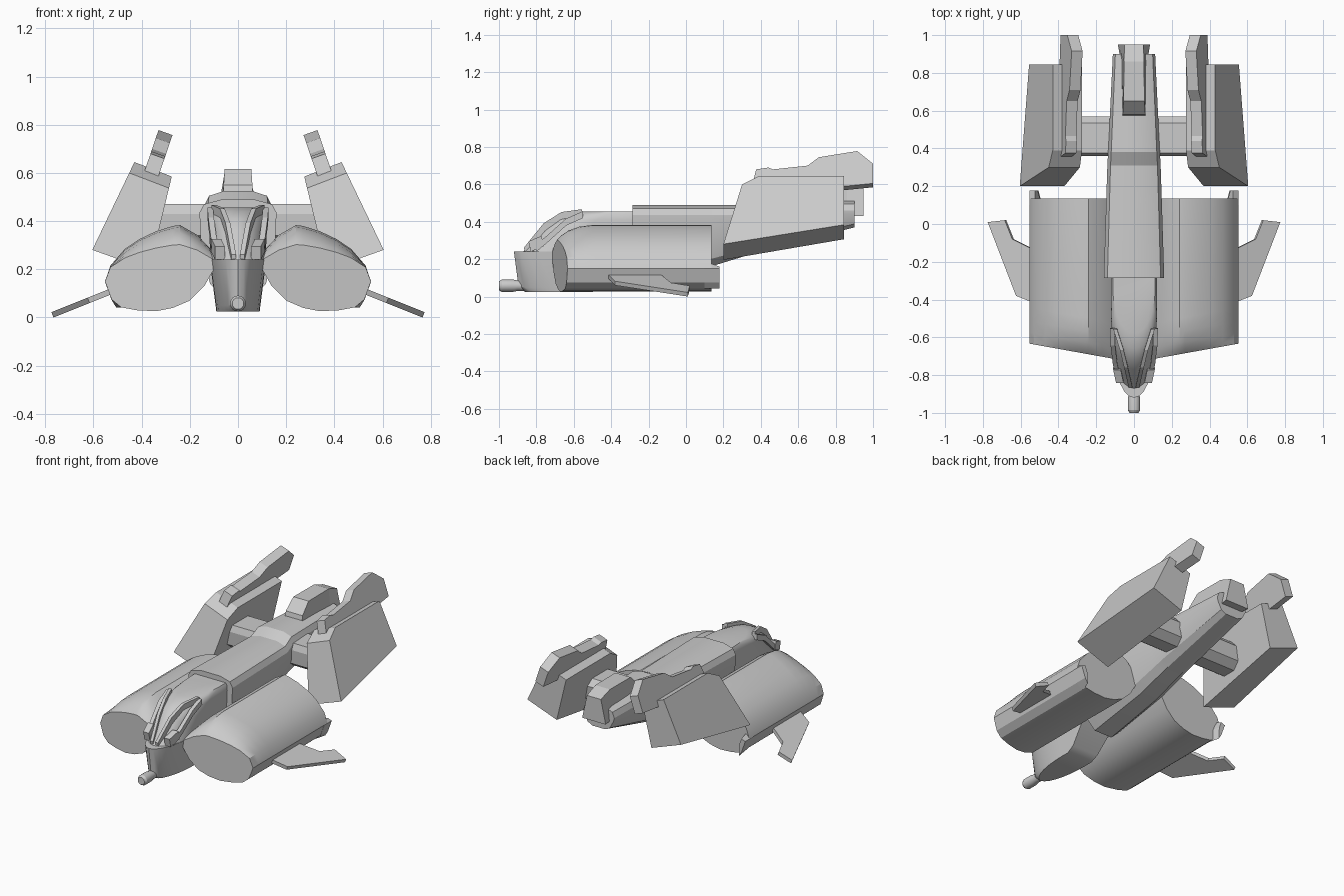
import bpy, bmesh
from math import sin, cos, pi


def loft(name, rings, mirror=False, smooth=None):
    """Skin a list of equal-length point rings and cap both ends."""
    bm = bmesh.new()
    vs = [[bm.verts.new(p) for p in r] for r in rings]
    n = len(vs[0])
    for a, b in zip(vs, vs[1:]):
        for i in range(n):
            j = (i + 1) % n
            bm.faces.new((a[i], a[j], b[j], b[i]))
    bm.faces.new(vs[0])
    bm.faces.new(vs[-1])
    bmesh.ops.recalc_face_normals(bm, faces=bm.faces)
    me = bpy.data.meshes.new(name)
    bm.to_mesh(me)
    bm.free()
    ob = bpy.data.objects.new(name, me)
    bpy.context.collection.objects.link(ob)
    if smooth:
        bpy.ops.object.select_all(action='DESELECT')
        ob.select_set(True)
        bpy.context.view_layer.objects.active = ob
        bpy.ops.object.shade_smooth_by_angle(angle=smooth)
    if mirror:
        ob.modifiers.new("Mirror", 'MIRROR').use_mirror_merge = False
    return ob


def u_ring(z, front, w, back, length):
    """Rounded-nose plan outline at height z."""
    pts = [(w * cos(pi * i / 14), front + length * (1 - sin(pi * i / 14)), z)
           for i in range(15)]
    return pts + [(-w, back, z), (w, back, z)]


# Nose hull and canopy
loft("nose_hull", [u_ring(0.025, -0.86, 0.09, -0.50, 0.30),
                   u_ring(0.05, -0.895, 0.093, -0.45, 0.32),
                   u_ring(0.24, -0.92, 0.118, -0.28, 0.34)], smooth=0.5)
canopy = [(0.24, -0.87, 0.114), (0.30, -0.815, 0.117), (0.36, -0.77, 0.12),
          (0.41, -0.72, 0.122), (0.44, -0.66, 0.12), (0.456, -0.58, 0.112)]
loft("canopy", [u_ring(z, f, w, -0.27, 0.24) for z, f, w in canopy], smooth=0.5)

# Raised canopy frame ribs
def rib(name, path, hw, h):
    loft(name, [[(x - hw, y, z - 0.03), (x + hw, y, z - 0.03),
                 (x + hw, y - h / 2, z + h), (x - hw, y - h / 2, z + h)]
                for x, y, z in path], mirror=True)

rib("canopy_rib", [(0.018, -0.86, 0.25), (0.027, -0.82, 0.30), (0.042, -0.755, 0.38),
                   (0.065, -0.66, 0.44), (0.10, -0.55, 0.455)], 0.01, 0.012)
rib("canopy_side_rail", [(0.085, -0.80, 0.27), (0.10, -0.74, 0.32),
                         (0.112, -0.64, 0.41), (0.115, -0.55, 0.45)], 0.012, 0.006)
rib("canopy_block", [(0.075, -0.83, 0.27), (0.09, -0.76, 0.30)], 0.02, 0.025)

# Nose gun
gun = [(-1.0, 0.024), (-0.985, 0.033), (-0.925, 0.033), (-0.90, 0.028), (-0.80, 0.028)]
loft("nose_gun", [[(r * cos(pi * i / 8), y, 0.058 + r * sin(pi * i / 8)) for i in range(16)]
                  for y, r in gun], smooth=0.5)

# Main body and tail boom
def body_ring(y, w, top, bottom):
    mid = bottom + (top - bottom) * 0.45
    half = [(0.45, top - 0.006), (0.88, top - 0.025), (1.0, top - 0.06), (0.95, mid),
            (0.72, bottom + (top - bottom) * 0.12), (0.40, bottom)]
    return [(w * f, y, z) for f, z in half] + [(-w * f, y, z) for f, z in half[::-1]]

loft("body_boom", [body_ring(-0.285, 0.16, 0.495, 0.09), body_ring(0.13, 0.147, 0.495, 0.16),
                   body_ring(0.31, 0.141, 0.495, 0.215), body_ring(0.38, 0.137, 0.53, 0.235),
                   body_ring(0.90, 0.112, 0.52, 0.37)], smooth=0.4)

# Dorsal housing
dorsal = [(0.57, 0.50, 0.068, 0.062), (0.58, 0.55, 0.068, 0.06), (0.65, 0.617, 0.066, 0.055),
          (0.86, 0.617, 0.07, 0.053), (0.95, 0.585, 0.085, 0.05)]
loft("dorsal_housing", [[(-wb, y, 0.43), (wb, y, 0.43), (wt, y, z), (-wt, y, z)]
                        for y, z, wb, wt in dorsal])

# Large side pods, raked front face with rounded leading edge
pod = [(0.10, 0.27), (0.17, 0.343), (0.24, 0.383), (0.27, 0.38), (0.34, 0.358), (0.41, 0.325),
       (0.47, 0.284), (0.53, 0.215), (0.552, 0.15), (0.525, 0.075), (0.485, 0.042),
       (0.42, 0.03), (0.34, 0.026), (0.27, 0.04), (0.20, 0.07), (0.14, 0.13), (0.10, 0.20)]
rings = []
for dy, s in [(0, 0.56), (0.02, 0.68), (0.06, 0.83), (0.12, 0.95), (0.19, 1.0)]:
    rings.append([(x, -0.715 + (x - 0.10) * 0.18 + dy, z if z < 0.2 else 0.2 + (z - 0.2) * s)
                  for x, z in pod])
rings.append([(x, 0.135, z) for x, z in pod])
loft("side_pod", rings, mirror=True, smooth=0.5)

# Rear lip at the outer edge of each side pod
lip = [(0.525, 0.19), (0.553, 0.15), (0.526, 0.075), (0.486, 0.042), (0.49, 0.12)]
loft("side_pod_lip", [[(x, 0.10, z) for x, z in lip],
                      [(x + (0.02 if x < 0.5 else 0), 0.178, min(z, 0.16)) for x, z in lip]],
     mirror=True)

# Drooping side fins
fin = [(0.52, -0.42), (0.62, -0.38), (0.77, 0.01), (0.68, 0.02), (0.64, -0.08), (0.52, -0.14)]
loft("side_fin", [[(x + o * 0.4, y, 0.012 + (0.765 - x) * 0.4 + o) for x, y in fin]
                  for o in (-0.010, 0.012)], mirror=True)

# Canted rear engines: side profile as (y, depth), wider at the bottom
prof = [(0.39, 0.0), (0.30, 0.05), (0.20, 0.405), (0.845, 0.29), (0.845, 0.0)]
outer = [(0.43 + 0.432 * d, y, 0.645 - 0.90 * d) for y, d in prof]
inner = [(x - 0.155 - 0.2 * d, y, z - 0.06 - 0.06 * d)
         for (x, y, z), (_, d) in zip(outer, prof)]
loft("rear_engine", [outer, inner], mirror=True)

# Stepped tail blades leaning inward on top of the engines
blade = [(0.35, 0.58), (0.375, 0.68), (0.44, 0.69), (0.465, 0.68), (0.65, 0.70), (0.71, 0.745),
         (0.915, 0.778), (1.0, 0.71), (1.0, 0.605), (0.85, 0.59)]
loft("tail_blade", [[(0.33 - (z - 0.778) * 0.34 - o, y, z - o * 0.36) for y, z in blade]
                    for o in (0, 0.058)], mirror=True)

# Cross beam joining the engines
beam = [(0.36, 0.43), (0.375, 0.47), (0.535, 0.47), (0.57, 0.43), (0.56, 0.34),
        (0.51, 0.30), (0.42, 0.30), (0.365, 0.34)]
loft("cross_beam", [[(x, y, z) for y, z in beam] for x in (-0.36, 0.36)])
